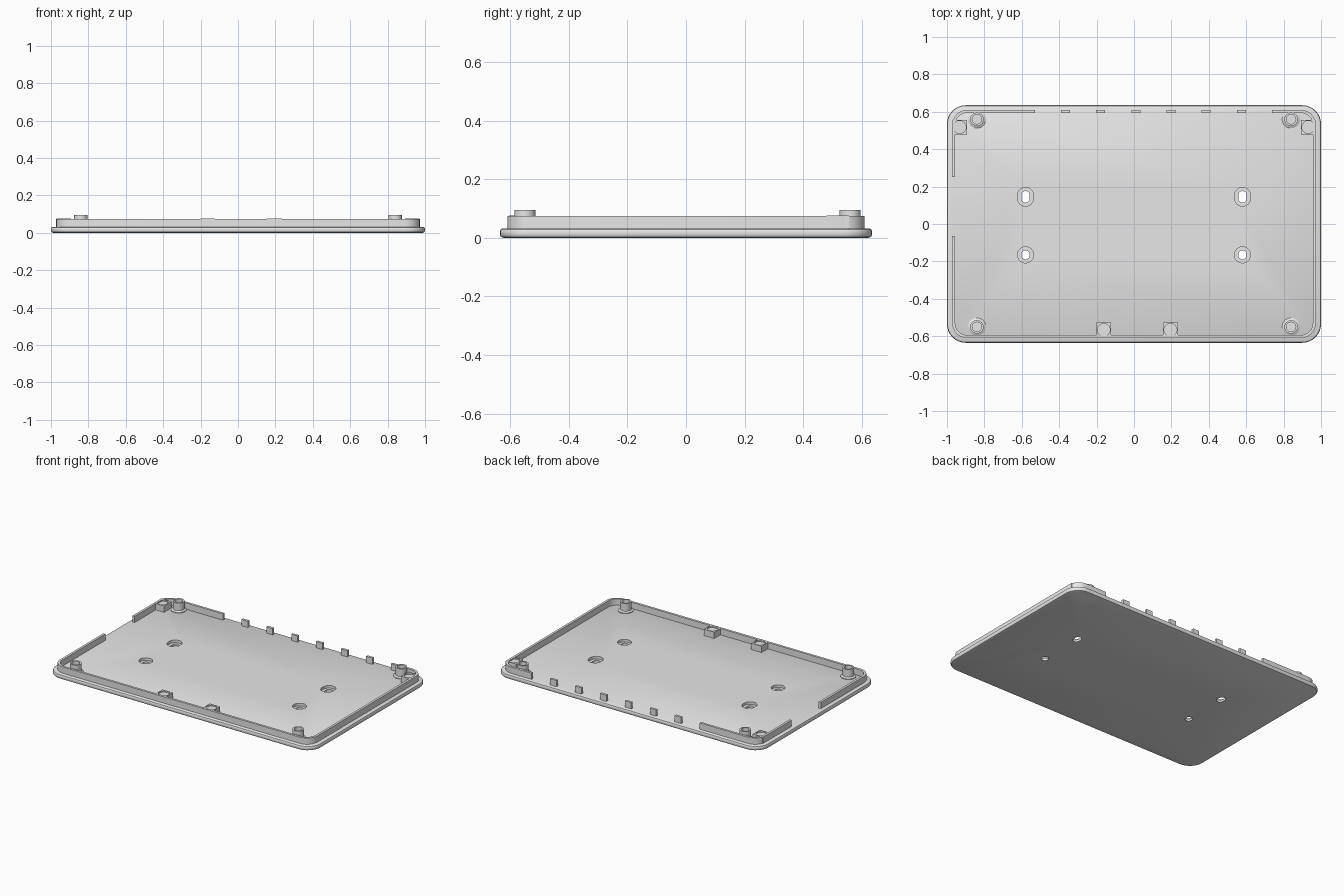
import bpy, bmesh
from math import sin, cos, pi
from mathutils import Vector

default = bpy.data.objects.get("Cube")
if default:
    bpy.data.objects.remove(default)

grey = bpy.data.materials.new("light_grey_plastic")
grey.use_nodes = True
colour = (0.8, 0.8, 0.8, 1)
grey.diffuse_color = colour
for node in grey.node_tree.nodes:
    if node.type == 'BSDF_PRINCIPLED':
        node.inputs["Base Color"].default_value = colour


def outline(hx, hy, r, z, cx=0, cy=0, steps=8):
    """Rounded rectangle of half sizes hx, hy at height z."""
    points = []
    for q, (sx, sy) in enumerate([(1, 1), (-1, 1), (-1, -1), (1, -1)]):
        for i in range(steps + 1):
            a = (q + i / steps) * pi / 2
            points.append(Vector((cx + sx * (hx - r) + r * cos(a),
                                  cy + sy * (hy - r) + r * sin(a), z)))
    return points


def loft(name, loops, ring=False):
    """Skin stacked outlines; cap the ends, or join them into a ring."""
    bm = bmesh.new()
    rows = [[bm.verts.new(p) for p in loop] for loop in loops]
    pairs = list(zip(rows, rows[1:]))
    if ring:
        pairs.append((rows[-1], rows[0]))
    else:
        bm.faces.new(rows[0])
        bm.faces.new(rows[-1])
    for a, b in pairs:
        for i in range(len(a)):
            j = (i + 1) % len(a)
            bm.faces.new((a[i], a[j], b[j], b[i]))
    bmesh.ops.remove_doubles(bm, verts=bm.verts, dist=1e-5)
    bmesh.ops.recalc_face_normals(bm, faces=bm.faces)
    return finish(name, bm)


def box(name, x0, x1, y0, y1, z0, z1):
    bm = bmesh.new()
    bmesh.ops.create_cube(bm, size=1)
    for v in bm.verts:
        v.co = ((x0 + x1) / 2 + v.co.x * (x1 - x0),
                (y0 + y1) / 2 + v.co.y * (y1 - y0),
                (z0 + z1) / 2 + v.co.z * (z1 - z0))
    return finish(name, bm)


def finish(name, bm):
    mesh = bpy.data.meshes.new(name)
    bm.to_mesh(mesh)
    bm.free()
    mesh.materials.append(grey)
    ob = bpy.data.objects.new(name, mesh)
    bpy.context.collection.objects.link(ob)
    return ob


def activate(ob):
    bpy.ops.object.select_all(action='DESELECT')
    ob.select_set(True)
    bpy.context.view_layer.objects.active = ob


def cut(ob, cutters):
    """Subtract each cutter, then discard it."""
    for cutter in cutters:
        mod = ob.modifiers.new("cut", 'BOOLEAN')
        mod.operation = 'DIFFERENCE'
        mod.solver = 'EXACT'
        mod.object = cutter
        activate(ob)
        bpy.ops.object.modifier_apply(modifier=mod.name)
        bpy.data.objects.remove(cutter)


def plug(hx, hy, z0, z1, cx, cy):
    r = min(hx, hy)
    return loft("cutter", [outline(hx, hy, r, z, cx, cy) for z in (z0, z1)])


FLOOR, WALL_TOP, BOSS_TOP = 0.032, 0.075, 0.095
parts = []

# Base plate with softened upper and lower edges
profile = [(0.012, 0), (0.004, 0.003), (0, 0.009), (0, 0.023), (0.003, 0.029), (0.009, FLOOR)]
base = loft("base_plate", [outline(1 - d, 0.635 - d, 0.1 - d, z) for d, z in profile])

# Four countersunk mounting slots
for x in (-0.58, 0.58):
    for y, length in ((0.145, 0.05), (-0.165, 0.043)):
        cut(base, [plug(0.043, length, 0.014, 0.05, x, y),
                   plug(0.022, length - 0.019, -0.02, 0.03, x, y)])
parts.append(base)

# Raised rim wall with openings for connectors
t = 0.016
wall = loft("rim_wall", [outline(0.972, 0.61, 0.08, 0.028),
                         outline(0.972, 0.61, 0.08, WALL_TOP),
                         outline(0.972 - t, 0.61 - t, 0.08 - t, WALL_TOP),
                         outline(0.972 - t, 0.61 - t, 0.08 - t, 0.028)], ring=True)
gaps = [box("cutter", -0.53 + 0.188 * i, -0.39 + 0.188 * i, 0.57, 0.65, 0.02, 0.1)
        for i in range(7)]
gaps.append(box("cutter", -1.02, -0.93, -0.064, 0.25, 0.02, 0.1))
cut(wall, gaps)
parts.append(wall)

# Hollow screw bosses in the corners
boss_profile = [(0.048, 0.03), (0.048, 0.037), (0.036, 0.043),
                (0.036, BOSS_TOP), (0.025, BOSS_TOP), (0.025, 0.04)]
for side, x in (("right", -0.84), ("left", 0.84)):
    for end, y in (("front", -0.55), ("back", 0.56)):
        parts.append(loft(f"screw_boss_{end}_{side}",
                          [outline(r, r, r, z, x, y) for r, z in boss_profile]))

# Square support posts with shallow round sockets
posts = {"back_right": (-0.932, 0.518), "back_left": (0.932, 0.518),
         "front_right": (-0.162, -0.566), "front_left": (0.195, -0.566)}
for name, (x, y) in posts.items():
    h = 0.039
    post = box("support_post_" + name, x - h, x + h, y - h, y + h, 0.028, WALL_TOP + 0.0005)
    cut(post, [plug(0.034, 0.034, WALL_TOP - 0.008, 0.1, x, y)])
    parts.append(post)

for ob in parts:
    activate(ob)
    bpy.ops.object.shade_smooth_by_angle(angle=0.6)
